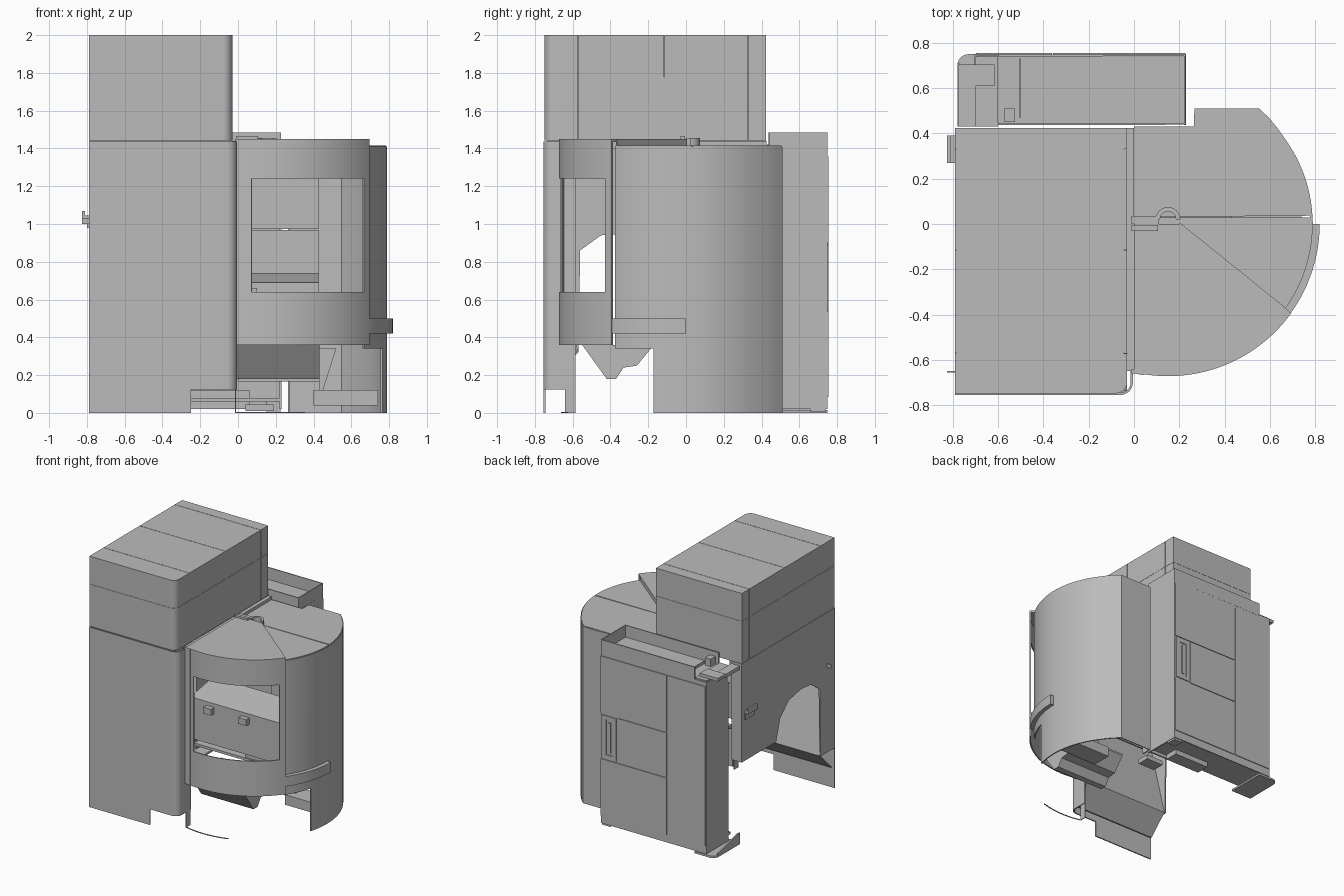
import bpy, bmesh, math
from mathutils import Vector

if "Cube" in bpy.data.objects:
    bpy.data.objects.remove(bpy.data.objects["Cube"])

metal = bpy.data.materials.new("light grey metal")
metal.use_nodes = True
GREY = (0.5, 0.5, 0.5, 1)
metal.diffuse_color = GREY
metal.node_tree.nodes["Principled BSDF"].inputs["Base Color"].default_value = GREY


def finish(name, bm, smooth=False, thick=0):
    mesh = bpy.data.meshes.new(name)
    bmesh.ops.recalc_face_normals(bm, faces=bm.faces)
    bm.to_mesh(mesh)
    bm.free()
    mesh.materials.append(metal)
    ob = bpy.data.objects.new(name, mesh)
    bpy.context.collection.objects.link(ob)
    bpy.ops.object.select_all(action="DESELECT")
    ob.select_set(True)
    bpy.context.view_layer.objects.active = ob
    if thick:
        mod = ob.modifiers.new("sheet thickness", "SOLIDIFY")
        mod.thickness = thick
        mod.offset = 0
        bpy.ops.object.modifier_apply(modifier=mod.name)
    if smooth:
        bpy.ops.object.shade_smooth_by_angle(angle=math.radians(30))


def prism(name, outline, axis, a, b, smooth=False):
    """Extrude a 2D outline from a to b along an axis."""
    place = {"x": lambda p, t: (t, p[0], p[1]),
             "y": lambda p, t: (p[0], t, p[1]),
             "z": lambda p, t: (p[0], p[1], t)}[axis]
    bm = bmesh.new()
    face = bm.faces.new([bm.verts.new(place(p, a)) for p in outline])
    top = bmesh.ops.extrude_face_region(bm, geom=[face])["geom"]
    move = Vector(place((0, 0), b - a))
    bmesh.ops.translate(bm, vec=move, verts=[v for v in top if isinstance(v, bmesh.types.BMVert)])
    finish(name, bm, smooth)


def box(name, x0, x1, y0, y1, z0, z1):
    prism(name, [(x0, y0), (x1, y0), (x1, y1), (x0, y1)], "z", z0, z1)


def wall(name, path, zs, thick=0.01, skip=lambda x, y, z: False):
    """Upright sheet along a plan path, with openings chosen by a rule."""
    bm = bmesh.new()
    rows = [[bm.verts.new((x, y, z)) for x, y in path] for z in zs]
    for j in range(len(zs) - 1):
        for i in range(len(path) - 1):
            quad = [rows[j][i], rows[j][i + 1], rows[j + 1][i + 1], rows[j + 1][i]]
            if not skip(*(sum((v.co for v in quad), Vector()) / 4)):
                bm.faces.new(quad)
    loose = [v for v in bm.verts if not v.link_faces]
    bmesh.ops.delete(bm, geom=loose, context="VERTS")
    finish(name, bm, True, thick)


def arc(cx, cy, r, a0, a1, n):
    angles = [math.radians(a0 + (a1 - a0) * i / n) for i in range(n + 1)]
    return [(cx + r * math.cos(a), cy + r * math.sin(a)) for a in angles]


CX, DOOR_R = 0.15, 0.667
LEFT, RIGHT, BACK, FRONT = -0.79, -0.03, 0.425, -0.748


# Upper cabinet: cover sections with fine seams around a closed core
def section(name, y0, y1, z0, z1):
    g = 0.0015
    if y0 == FRONT:
        plan = [(LEFT, y1 - g), (LEFT, y0)] + arc(RIGHT - 0.05, y0 + 0.05, 0.05, -90, 0, 8) + [(RIGHT, y1 - g)]
        prism(name, plan, "z", z0 + g, z1, True)
    else:
        box(name, LEFT, RIGHT, y0 + g, y1 - g, z0 + g, z1)


box("cabinet_core", LEFT + 0.005, RIGHT - 0.015, FRONT + 0.015, BACK - 0.005, 1.435, 1.995)
for level, z0, z1, cuts in (("top", 1.777, 2.0, [FRONT, -0.57, -0.115, 0.33, BACK]),
                            ("lower", 1.44, 1.777, [FRONT, -0.57, 0.33, BACK])):
    for i in range(len(cuts) - 1):
        section(f"cabinet_{level}_section_{i}", cuts[i], cuts[i + 1], z0, z1)

# Lower cabinet: notched front sheet, rounded corner and return
corner = arc(-0.06, -0.70, 0.05, -90, 0, 8)
wall("cabinet_front", [(LEFT, -0.75), (-0.25, -0.75)] + corner + [(-0.01, -0.585)],
     [0, 0.125, 1.437], 0.01, lambda x, y, z: z < 0.125 and x > -0.25)
box("corner_plate", -0.016, -0.01, -0.64, -0.585, 0, 0.36)

# Side sheet with the arched opening
side = [(-0.75, 1.437), (-0.75, 0.32), (-0.57, 0.32), (-0.56, 0.86), (-0.45, 0.94),
        (-0.32, 0.95), (-0.17, 0.92), (-0.06, 0.82), (-0.01, 0.65), (BACK, 0.65), (BACK, 1.437)]
prism("cabinet_side", side, "x", LEFT, LEFT + 0.01)
box("cabinet_back_flange", LEFT, -0.70, 0.415, BACK, 0.65, 1.437)
slope = [(-0.72, 0.17), (-0.57, 0.32), (-0.735, 0.97)]
prism("inner_slope", slope + [(y - 0.01, z) for y, z in reversed(slope)], "x", LEFT + 0.013, -0.03)
prism("side_handle", [(LEFT, 0.98), (-0.80, 0.98), (-0.80, 1.03), (-0.825, 1.03), (-0.825, 1.07), (-0.81, 1.07),
                      (-0.81, 1.045), (LEFT, 1.045)], "y", 0.27, 0.39)
box("side_latch", -0.825, LEFT, -0.655, -0.65, 1.0, 1.03)

# Curved door with its window
stops = [-103, -96.6, -39.8, -35.8]
door_path = arc(CX, 0, DOOR_R, stops[0], stops[1], 3)[:-1] + \
    arc(CX, 0, DOOR_R, stops[1], stops[2], 30)[:-1] + arc(CX, 0, DOOR_R, stops[2], stops[3], 2)
wall("door", door_path, [0.36, 0.64, 1.24, 1.45], 0.01,
     lambda x, y, z: 0.64 < z < 1.24 and 0.073 < x < 0.661)
box("door_post", -0.012, 0.002, -0.66, -0.64, 0.36, 1.45)
wall("door_edge_strip", arc(CX, 0, DOOR_R + 0.004, -103, -99, 2), [0.36, 1.45])
prism("door_roof", arc(CX, 0, DOOR_R, -103, -35.8, 28) + [(0.2, 0.0), (0.0, 0.0)], "z", 1.435, 1.45)

# Fixed curved housing: cut away low at the front, flat at the back
housing = arc(CX, 0, 0.634, -36, -15.7, 8)[:-1] + arc(CX, 0, 0.634, -15.7, 35, 24) + \
    [(0.63, 0.42), (0.59, 0.468), (0.55, 0.506)]
wall("housing_wall", housing + [(0.27, 0.506), (0.27, 0.43)], [0, 0.34, 1.41], 0.01,
     lambda x, y, z: z < 0.34 and y < -0.17)
prism("housing_roof_rear", [(RIGHT, 0.03)] + [p for p in housing if p[1] > 0.02] +
      [(0.27, 0.506), (0.27, BACK), (RIGHT, BACK)], "z", 1.40, 1.416)
prism("housing_roof_front", [(RIGHT, 0.028), (RIGHT, 0.0), (0.2, 0.0)] +
      [p for p in housing if p[1] < 0.02] + [(0.783, 0.028)], "z", 1.40, 1.416)
box("roof_joint_strip", RIGHT, 0.0, -0.65, BACK, 1.40, 1.44)
wall("housing_seam", arc(CX, 0, 0.637, 0, 0.8, 1), [0.01, 1.41], 0.006)
wall("door_rail", arc(CX, 0, 0.652, -36.5, 0, 20), [0.42, 0.5], 0.036)

# Roof hinge: half ring, block and bar along the door joint
prism("hinge_ring", arc(CX, 0.02, 0.055, 0, 180, 12) + arc(CX, 0.02, 0.035, 180, 0, 12), "z", 1.416, 1.455, True)
box("hinge_block", -0.01, 0.105, -0.03, -0.005, 1.45, 1.465)
box("hinge_arm", -0.01, 0.11, 0.0, 0.035, 1.416, 1.455)
p, q = Vector((0.2, 0.0)), Vector((0.66, -0.37))
n = Vector((0.37, 0.46)).normalized() * 0.006
prism("roof_edge_bar", [p, q, q + n, p + n], "z", 1.416, 1.45)

# Interior: back wall in two sheets, sloped shelf and the front of the bed
box("inner_back_wall_upper", 0.0, 0.43, 0.42, 0.43, 0.973, 1.41)
box("inner_back_wall_lower", 0.0, 0.43, 0.42, 0.43, 0.165, 0.967)
prism("inner_bed", [(0.0, 0.36), (0.0, 0.69), (0.28, 0.74), (0.29, 0.74), (0.29, 0.72), (0.012, 0.67), (0.012, 0.36)],
      "x", -0.42, 0.43)
for i, x in enumerate((-0.28, 0.03)):
    box(f"bed_bracket_{i}", x, x + 0.07, -0.04, 0.0, 0.61, 0.66)

# Open trough beneath the door
outer = [(-0.55, 0.36), (-0.42, 0.18), (-0.37, 0.18), (-0.33, 0.24), (-0.26, 0.25), (-0.17, 0.36)]
prism("trough", outer + [(y, z + 0.014) for y, z in reversed(outer)], "x", -0.03, 0.43)
prism("trough_end", outer, "x", 0.424, 0.432)

# Floor parts
box("foot_beam", -0.25, 0.06, 0.45, 0.56, 0.02, 0.12)
box("foot_pad", 0.04, 0.19, 0.28, 0.38, 0.01, 0.045)
box("floor_bracket", 0.40, 0.74, 0.02, 0.18, 0.04, 0.12)
prism("floor_strut", [(0.43, 0.12), (0.45, 0.12), (0.52, 0.34), (0.43, 0.34)], "y", 0.08, 0.1)
wall("floor_hoop", arc(CX, 0, 0.66, -104, -72, 12), [0, 0.006], 0.006)

# Rear cabinet shell, with a tray on top
END = -0.70
wall("rear_shell", [(0.225, 0.437), (0.225, 0.745), (END, 0.745), (END, 0.47)], [0.02, 1.39], 0.01)
wall("rear_tray_rim", [(-0.6, 0.745), (0.225, 0.745), (0.225, 0.442), (-0.6, 0.442)], [1.38, 1.485], 0.01)
box("rear_tray_floor", -0.6, 0.22, 0.44, 0.74, 1.38, 1.39)
box("rear_tray_lip", -0.505, -0.5, 0.47, 0.73, 1.39, 1.41)
box("rear_tray_block", -0.575, -0.525, 0.45, 0.51, 1.39, 1.45)
box("rear_end_shelf", END, -0.6, 0.43, 0.74, 1.37, 1.40)
box("rear_end_cap", -0.775, -0.615, 0.61, 0.705, 1.40, 1.425)
box("rear_end_arm", -0.775, END, 0.43, 0.61, 1.39, 1.42)
box("rear_floor", END, 0.22, 0.44, 0.74, 0.06, 0.08)

# Rear foot with a rounded corner and a gusset
prism("rear_foot", [(-0.6, 0.43), (-0.6, 0.75)] + arc(-0.73, 0.70, 0.05, 90, 180, 6) + [(-0.78, 0.43)],
      "z", 0, 0.015, True)
prism("rear_foot_gusset", [(0.43, 0.015), (0.71, 0.015), (0.71, 0.03), (0.47, 0.09), (0.43, 0.09)],
      "x", -0.78, -0.77)
box("rear_foot_corner", 0.15, 0.225, 0.66, 0.74, 0.005, 0.06)

# Rear door plates with gaps as seams
g = 0.003
for name, x0, x1, z0, z1 in (("low", -0.36, 0.23, 0.08, 0.54), ("high", -0.36, 0.23, 0.9, 1.36),
                             ("middle", -0.36, 0.08, 0.54, 0.9), ("end", END, -0.36, 0.08, 1.36)):
    box(f"rear_plate_{name}", x0 + g, x1 - g, 0.749, 0.755, z0 + g, z1 - g)
wall("rear_grip_frame", [(0.215, 0.751), (0.18, 0.751), (0.12, 0.751), (0.09, 0.751)],
     [0.55, 0.58, 0.86, 0.89], 0.008, lambda x, y, z: 0.12 < x < 0.18 and 0.58 < z < 0.86)
box("rear_grip", 0.14, 0.16, 0.749, 0.755, 0.6, 0.84)
